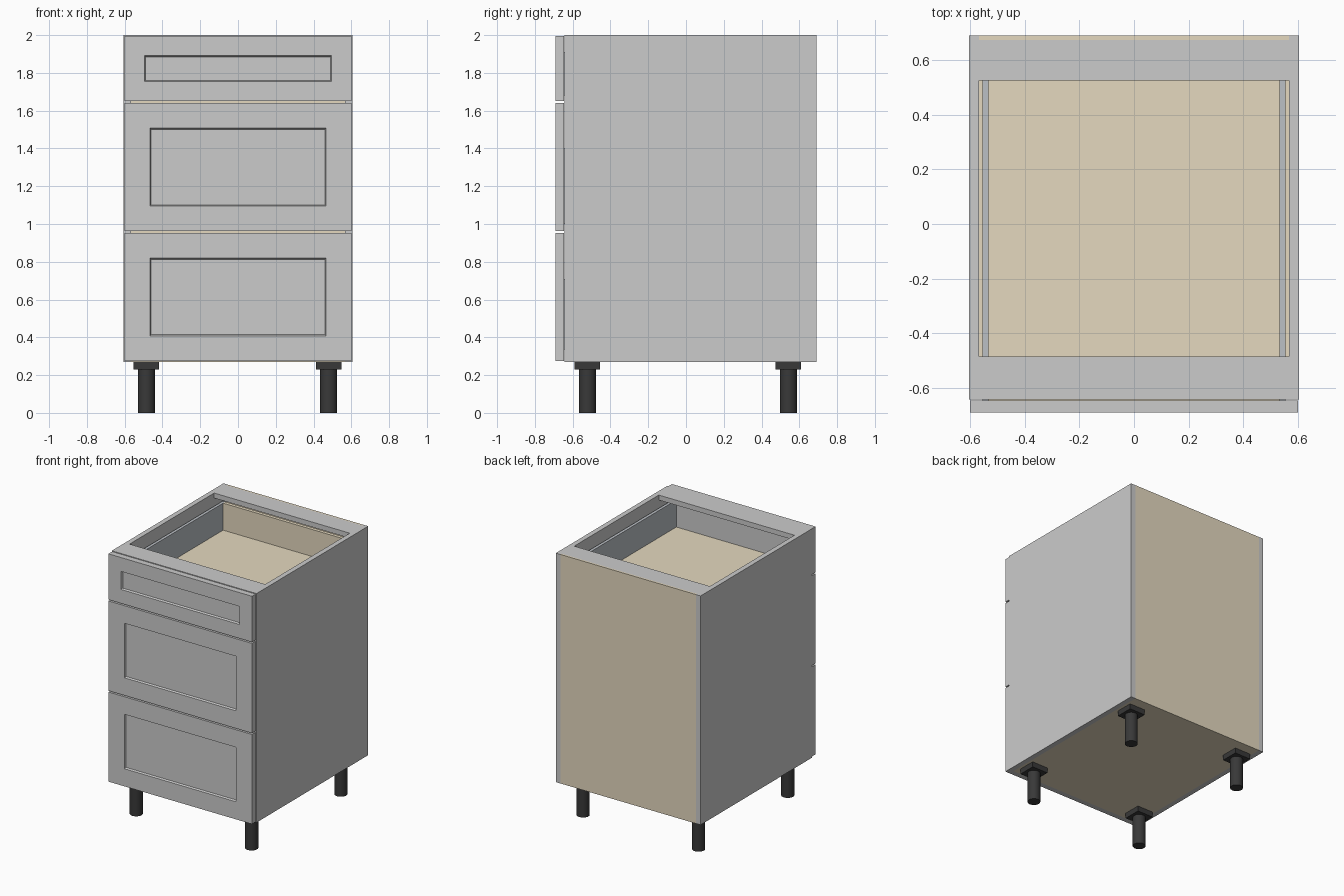
import bpy, bmesh
from mathutils import Vector

if "Cube" in bpy.data.objects:
    bpy.data.objects.remove(bpy.data.objects["Cube"])


def material(name, rgb):
    m = bpy.data.materials.new(name)
    m.diffuse_color = (*rgb, 1)
    m.use_nodes = True
    m.node_tree.nodes["Principled BSDF"].inputs["Base Color"].default_value = m.diffuse_color
    return m


WOOD = material("light_wood", (0.78, 0.69, 0.52))
BLACK = material("black_plastic", (0.04, 0.04, 0.04))
METAL = material("drawer_metal", (0.5, 0.53, 0.56))


def finish(name, bm, mat=None):
    mesh = bpy.data.meshes.new(name)
    bm.to_mesh(mesh)
    bm.free()
    obj = bpy.data.objects.new(name, mesh)
    bpy.context.collection.objects.link(obj)
    if mat:
        mesh.materials.append(mat)
    return obj


def box_mesh(x, y, z):
    bm = bmesh.new()
    bmesh.ops.create_cube(bm, size=1)
    lo, hi = Vector((x[0], y[0], z[0])), Vector((x[1], y[1], z[1]))
    bmesh.ops.scale(bm, vec=hi - lo, verts=bm.verts)
    bmesh.ops.translate(bm, vec=(lo + hi) / 2, verts=bm.verts)
    return bm


def box(name, x, y, z, mat=None):
    return finish(name, box_mesh(x, y, z), mat)


def drawer_front(name, z, frame):
    # slab with a recessed centre panel on its front face
    bm = box_mesh((-0.6, 0.6), (-0.69, -0.646), z)
    bm.normal_update()
    face = min(bm.faces, key=lambda f: f.calc_center_median().y)
    bmesh.ops.inset_region(bm, faces=[face], thickness=frame, use_even_offset=True)
    bmesh.ops.inset_region(bm, faces=[face], thickness=0.006, use_even_offset=True)
    bmesh.ops.translate(bm, vec=(0, 0.014, 0), verts=face.verts)
    return finish(name, bm)


# carcass
IN = 0.567
for label, s in (("left", -1), ("right", 1)):
    box(label + "_side_panel", sorted((s * IN, s * 0.605)), (-0.643, 0.69), (0.27, 2.0))
box("bottom_panel", (-IN, IN), (-0.643, 0.675), (0.27, 0.308), WOOD)
box("back_panel", (-IN, IN), (0.675, 0.69), (0.27, 2.0), WOOD)
box("front_top_rail", (-IN, IN), (-0.643, -0.485), (1.962, 2.0))
box("back_top_rail", (-IN, IN), (0.525, 0.675), (1.962, 2.0))

# drawers: front z range, frame width, box z range
drawers = {
    "top": ((1.65, 1.996), 0.105, (1.68, 1.91)),
    "middle": ((0.962, 1.64), 0.133, (1.0, 1.4)),
    "bottom": ((0.275, 0.952), 0.133, (0.335, 0.71)),
}
for label, (front_z, frame, (z0, z1)) in drawers.items():
    drawer_front(label + "_drawer_front", front_z, frame)
    for side, s in (("left", -1), ("right", 1)):
        box(f"{label}_drawer_{side}_side", sorted((s * 0.533, s * 0.555)),
            (-0.646, 0.61), (z0, z1), METAL)
    box(label + "_drawer_base", (-0.533, 0.533), (-0.646, 0.61), (z0, z0 + 0.026), WOOD)
    box(label + "_drawer_back", (-0.533, 0.533), (0.584, 0.61), (z0 + 0.026, z1), WOOD)

# legs: square mounting plate on a round post
for row, y in (("front", -0.522), ("back", 0.542)):
    for side, x in (("left", -0.485), ("right", 0.48)):
        name = f"{row}_{side}_leg"
        box(name + "_plate", (x - 0.067, x + 0.067), (y - 0.067, y + 0.067), (0.23, 0.27), BLACK)
        bpy.ops.mesh.primitive_cylinder_add(vertices=32, radius=0.045, depth=0.23,
                                            location=(x, y, 0.115))
        leg = bpy.context.object
        leg.name = name
        leg.data.materials.append(BLACK)
        bpy.ops.object.shade_smooth_by_angle()
